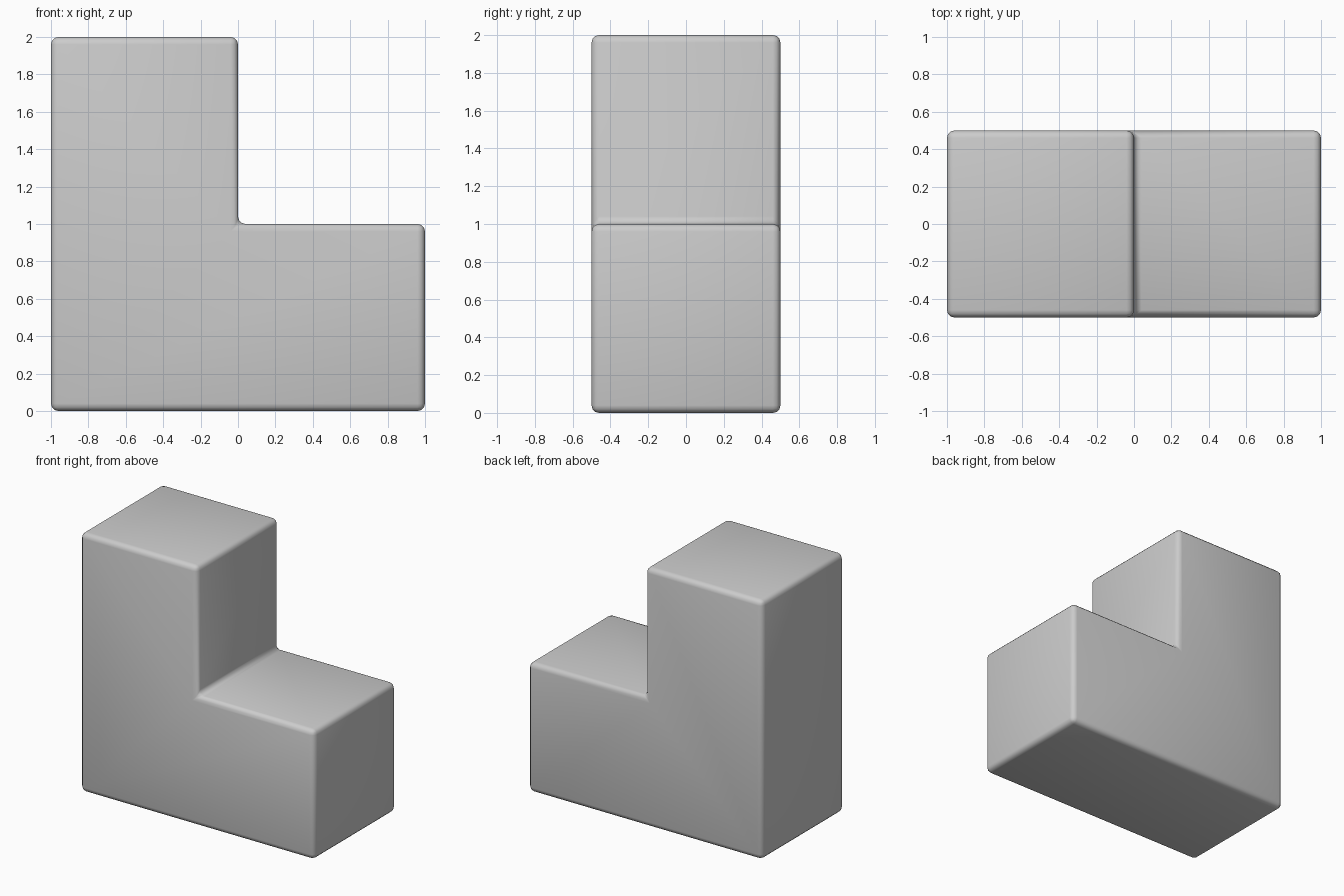
import bpy, bmesh

if "Cube" in bpy.data.objects:
    bpy.data.objects.remove(bpy.data.objects["Cube"])

# L-shaped profile in the x-z plane, extruded along y
profile = [(-1, 0), (1, 0), (1, 1), (0, 1), (0, 2), (-1, 2)]
bm = bmesh.new()
face = bm.faces.new([bm.verts.new((x, -0.5, z)) for x, z in profile])
ext = bmesh.ops.extrude_face_region(bm, geom=[face], use_keep_orig=True)
verts = [g for g in ext["geom"] if isinstance(g, bmesh.types.BMVert)]
bmesh.ops.translate(bm, verts=verts, vec=(0, 1, 0))
bmesh.ops.recalc_face_normals(bm, faces=bm.faces[:])

# Rounded edges all round, including the inner corner
bmesh.ops.bevel(bm, geom=bm.edges[:], offset=0.04, offset_type='OFFSET',
                segments=3, profile=0.5, affect='EDGES', clamp_overlap=True)
bmesh.ops.recalc_face_normals(bm, faces=bm.faces[:])
for f in bm.faces:
    f.smooth = True

mesh = bpy.data.meshes.new("l_block")
bm.to_mesh(mesh)
bm.free()
block = bpy.data.objects.new("l_block", mesh)
bpy.context.collection.objects.link(block)
